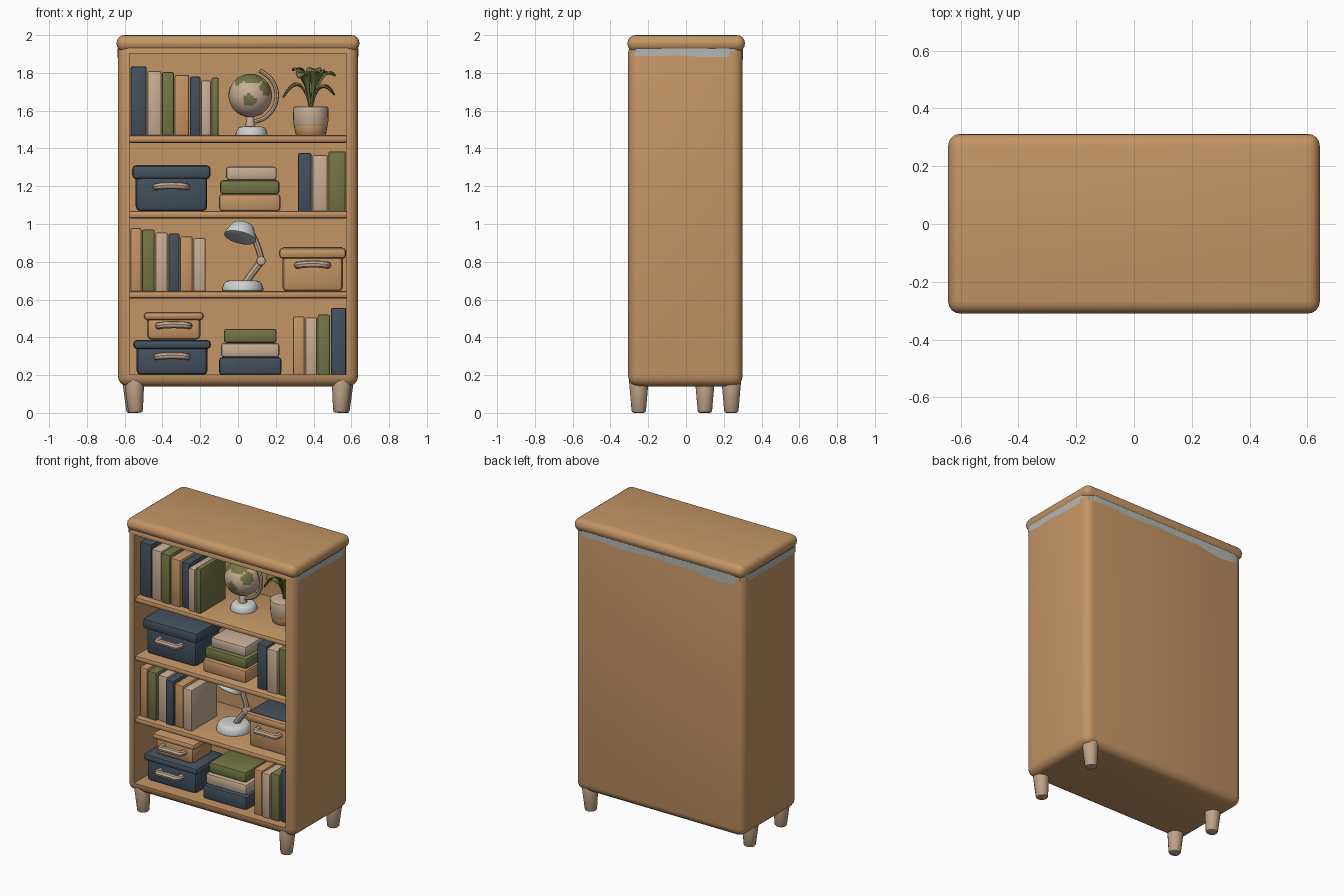
import bpy, bmesh, math, random
from mathutils import Vector, Matrix

random.seed(4)
if "Cube" in bpy.data.objects:
    bpy.data.objects.remove(bpy.data.objects["Cube"])


def material(name, r, g, b):
    m = bpy.data.materials.new(name)
    m.use_nodes = True
    m.diffuse_color = (r, g, b, 1)
    m.node_tree.nodes["Principled BSDF"].inputs["Base Color"].default_value = (r, g, b, 1)
    return m


WOOD = material("warm wood", 0.55, 0.30, 0.13)
NAVY = material("navy", 0.055, 0.08, 0.11)
GREEN = material("olive green", 0.17, 0.18, 0.06)
CREAM = material("cream", 0.58, 0.42, 0.30)
PALE = material("pale grey", 0.60, 0.63, 0.62)
LEGWOOD = material("light leg wood", 0.52, 0.36, 0.24)
TRIM = material("trim grey", 0.45, 0.48, 0.45)


def finish(name, bm, *mats):
    bmesh.ops.recalc_face_normals(bm, faces=bm.faces)
    me = bpy.data.meshes.new(name)
    bm.to_mesh(me)
    bm.free()
    for m in mats:
        me.materials.append(m)
    ob = bpy.data.objects.new(name, me)
    bpy.context.collection.objects.link(ob)
    bpy.ops.object.select_all(action="DESELECT")
    ob.select_set(True)
    bpy.context.view_layer.objects.active = ob
    bpy.ops.object.shade_smooth_by_angle(angle=math.radians(40))
    return ob


def rounded(xs, ys, zs, bevel, segments=2):
    """Bevelled box spanning three ranges."""
    bm = bmesh.new()
    bmesh.ops.create_cube(bm, size=1)
    for v in bm.verts:
        v.co = [r[0] if c < 0 else r[1] for c, r in zip(v.co, (xs, ys, zs))]
    bmesh.ops.bevel(bm, geom=bm.edges[:], offset=bevel, segments=segments, profile=0.5, affect="EDGES")
    return bm


def box(name, xs, ys, zs, mat, bevel=0.01):
    return finish(name, rounded(xs, ys, zs, bevel), mat)


def cone(name, bottom, top, r1, r2, mat, sides=24, soft=0.008):
    bm = bmesh.new()
    a, b = Vector(bottom), Vector(top)
    turn = (b - a).to_track_quat("Z", "Y").to_matrix().to_4x4()
    bmesh.ops.create_cone(bm, cap_ends=True, segments=sides, radius1=r1, radius2=r2,
                          depth=(b - a).length, matrix=Matrix.Translation((a + b) / 2) @ turn)
    rims = [e for e in bm.edges if any(len(f.verts) > 4 for f in e.link_faces)]
    bmesh.ops.bevel(bm, geom=rims, offset=soft, segments=2, profile=0.5, affect="EDGES")
    return finish(name, bm, mat)


def tube(name, points, radius, mat):
    cu = bpy.data.curves.new(name, "CURVE")
    cu.dimensions, cu.bevel_depth, cu.bevel_resolution = "3D", radius, 2
    cu.use_fill_caps = True
    sp = cu.splines.new("NURBS")
    sp.points.add(len(points) - 1)
    for p, co in zip(sp.points, points):
        p.co = (*co, 1)
    sp.use_endpoint_u, sp.order_u, sp.resolution_u = True, 3, 5
    tmp = bpy.data.objects.new(name + "_path", cu)
    bpy.context.collection.objects.link(tmp)
    deps = bpy.context.evaluated_depsgraph_get()
    me = bpy.data.meshes.new_from_object(tmp.evaluated_get(deps))
    bm = bmesh.new()
    bm.from_mesh(me)
    bpy.data.objects.remove(tmp)
    return finish(name, bm, mat)


# Carcass: rounded block with the front face inset and pushed in
bm = rounded((-0.636, 0.636), (-0.306, 0.3), (0.14, 1.965), 0.055, 4)
front = min(bm.faces, key=lambda f: f.calc_center_median().y)
bmesh.ops.inset_region(bm, faces=[front], thickness=0.011)
hollow = bmesh.ops.extrude_face_region(bm, geom=[front])
bmesh.ops.delete(bm, geom=[front], context="FACES_ONLY")
for v in hollow["geom"]:
    if isinstance(v, bmesh.types.BMVert):
        v.co.y = 0.2
finish("cabinet_body", bm, WOOD)
finish("cabinet_top", rounded((-0.643, 0.643), (-0.31, 0.312), (1.912, 2.0), 0.042, 4), WOOD)
for i, z in enumerate((0.605, 1.03, 1.43)):
    box(f"shelf_{i + 1}", (-0.585, 0.585), (-0.29, 0.21), (z, z + 0.04), WOOD, 0.016)

# Uneven pale band under the top, round the sides and back
half = [(0.639, -0.27 + 0.06 * i) for i in range(9)] + [(0.632, 0.262), (0.612, 0.292)]
half += [(0.57 - 0.06 * i, 0.303) for i in range(10)]
path = half + [(-x, y) for x, y in reversed(half)]
bm = bmesh.new()
rows = []
for x, y in path:
    dip = 0.035 * max(0, 1 - abs(x + 0.48) / 0.25) if y > 0.3 else 0
    low = 1.893 - dip - random.uniform(0, 0.012)
    rows.append((bm.verts.new((x, y, low)), bm.verts.new((x, y, 1.93))))
for (a, b), (c, d) in zip(rows, rows[1:]):
    bm.faces.new((a, c, d, b))
finish("pale_band", bm, TRIM)

# Legs
for name, x, y in (("front_left", 0.55, -0.25), ("front_right", -0.55, -0.25),
                   ("back_left", 0.56, 0.24), ("back_right", -0.56, 0.1)):
    cone(name + "_leg", (x * 0.985, y, 0), (x, y, 0.18), 0.038, 0.054, LEGWOOD, 14, 0.012)


# Upright books: a list of (width, height, colour) set side by side
def book_row(name, x, z, books):
    for i, (w, h, mat) in enumerate(books):
        y = -0.25 + random.uniform(-0.012, 0.012)
        box(f"{name}_{i + 1}", (x + 0.002, x + w - 0.002), (y, y + 0.28), (z, z + h), mat, 0.009)
        x += w


book_row("top_book", -0.57, 1.465, [(0.088, 0.37, NAVY), (0.078, 0.345, CREAM), (0.067, 0.34, GREEN),
         (0.08, 0.325, WOOD), (0.06, 0.315, NAVY), (0.055, 0.295, CREAM), (0.042, 0.31, GREEN)])
book_row("upper_book", 0.315, 1.065, [(0.077, 0.31, NAVY), (0.085, 0.3, CREAM), (0.095, 0.32, GREEN)])
book_row("lower_book", -0.57, 0.64, [(0.06, 0.34, WOOD), (0.07, 0.33, GREEN), (0.07, 0.315, CREAM),
         (0.062, 0.31, NAVY), (0.07, 0.295, WOOD), (0.068, 0.285, CREAM)])
book_row("bottom_book", 0.29, 0.2, [(0.065, 0.31, WOOD), (0.065, 0.305, CREAM),
         (0.07, 0.32, GREEN), (0.085, 0.355, NAVY)])


# Flat stacks of three books
def stack(name, z, layers):
    for i, (x0, x1, h, mat) in enumerate(layers):
        box(f"{name}_{i + 1}", (x0, x1), (-0.24 + 0.015 * i, 0.05 - 0.01 * i), (z, z + h), mat, 0.016)
        z += h


stack("upper_stack", 1.068, [(-0.1, 0.225, 0.09, WOOD), (-0.095, 0.22, 0.074, GREEN), (-0.063, 0.205, 0.072, CREAM)])
stack("bottom_stack", 0.2, [(-0.1, 0.23, 0.095, NAVY), (-0.09, 0.22, 0.075, CREAM), (-0.075, 0.205, 0.075, GREEN)])


# Storage boxes with an overhanging lid and a loop handle
def storage(name, x0, x1, z0, z1, mat, lid=0.065, front=-0.24, back=0.06, handle=0.6):
    box(name + "_base", (x0 + 0.018, x1 - 0.018), (front + 0.015, back - 0.015), (z0, z1 - lid / 2), mat, 0.025)
    box(name + "_lid", (x0, x1), (front, back), (z1 - lid, z1), mat, 0.022)
    c, z = (x0 + x1) / 2, z0 + (z1 - z0) * handle
    ends = [(-0.08, 0.02), (-0.08, -0.03), (-0.04, -0.035), (0.04, -0.035), (0.08, -0.03), (0.08, 0.02)]
    tube(name + "_handle", [(c + dx, front + dy, z + 0.012 - abs(dx) * 0.15) for dx, dy in ends], 0.019, CREAM)


storage("upper_trunk", -0.56, -0.145, 1.068, 1.312, NAVY, 0.075, handle=0.53)
storage("bottom_trunk", -0.555, -0.143, 0.2, 0.387, NAVY, 0.05, handle=0.52)
storage("small_case", -0.5, -0.18, 0.387, 0.535, WOOD, 0.045, -0.22, 0.03, 0.5)
storage("basket", 0.217, 0.573, 0.642, 0.875, WOOD, 0.06)
box("basket_lid_panel", (0.24, 0.55), (-0.215, 0.035), (0.871, 0.879), NAVY, 0.003)

# Globe with land patches chosen by direction
centre = Vector((0.065, -0.04, 1.68))
bm = bmesh.new()
bmesh.ops.create_uvsphere(bm, u_segments=40, v_segments=26, radius=0.115)
lands = [((0.1, -0.5, 0.9), 0.5), ((-0.05, -1, -0.22), 0.3), ((0.75, -0.6, 0.35), 0.35),
         ((-0.9, 0.2, 0.2), 0.5), ((0.2, 1, 0.1), 0.55), ((-0.5, -0.5, 0.75), 0.3)]
for f in bm.faces:
    d = f.calc_center_median().normalized()
    if any(d.angle(Vector(c)) < size for c, size in lands):
        f.material_index = 1
bmesh.ops.translate(bm, verts=bm.verts, vec=centre)
finish("globe", bm, CREAM, GREEN)
arc = [math.radians(a) for a in range(70, -91, -20)]
tube("globe_arm", [centre + Vector((0.142 * math.cos(a), 0, 0.142 * math.sin(a))) for a in arc], 0.012, CREAM)
cone("globe_stem", (0.065, -0.04, 1.5), (0.065, -0.04, 1.57), 0.03, 0.018, CREAM)
cone("globe_base", (0.072, -0.04, 1.466), (0.072, -0.04, 1.515), 0.09, 0.07, PALE, 28, 0.015)

# Potted plant
px, py = 0.385, -0.04
cone("pot_foot", (px, py, 1.466), (px, py, 1.52), 0.078, 0.09, WOOD)
cone("pot", (px, py, 1.515), (px, py, 1.622), 0.092, 0.095, CREAM, 24, 0.012)


def leaf(i, azimuth, reach, rise, droop):
    a = math.radians(azimuth)
    out, side = Vector((math.cos(a), math.sin(a), 0)), Vector((-math.sin(a), math.cos(a), 0))
    bm, prev = bmesh.new(), None
    for s in range(10):
        t = s / 9
        w = 0.006 + 0.034 * math.sin(math.pi * max(0, (t - 0.3) / 0.7)) ** 0.8
        p = Vector((px, py, 1.61)) + out * reach * t ** 1.3
        p.z += rise * math.sin(t * math.pi * droop)
        row = [bm.verts.new(p + side * w * k + Vector((0, 0, -0.3 * w * (1 - abs(k))))) for k in (-1, 0, 1)]
        if prev:
            for k in (0, 1):
                bm.faces.new((prev[k], prev[k + 1], row[k + 1], row[k]))
        prev = row
    ob = finish(f"leaf_{i}", bm, GREEN)
    ob.modifiers.new("thickness", "SOLIDIFY").thickness = 0.008


for i, spec in enumerate([(185, 0.15, 0.14, 0.85), (150, 0.11, 0.22, 0.6), (240, 0.13, 0.2, 0.68),
                          (300, 0.12, 0.21, 0.62), (20, 0.14, 0.2, 0.65), (350, 0.13, 0.13, 0.8),
                          (75, 0.1, 0.22, 0.6)]):
    leaf(i + 1, *spec)

# Desk lamp
ly = -0.08
cone("lamp_base", (0.025, ly, 0.642), (0.025, ly, 0.7), 0.116, 0.095, PALE, 28, 0.018)
tube("lamp_lower_arm", [(0.04, ly, 0.69), (0.07, ly, 0.735), (0.125, ly, 0.805)], 0.02, CREAM)
tube("lamp_upper_arm", [(0.125, ly, 0.8), (0.115, ly, 0.87), (0.07, ly, 0.955)], 0.017, CREAM)
cone("lamp_joint", (0.122, ly - 0.025, 0.805), (0.122, ly + 0.025, 0.805), 0.025, 0.025, CREAM, 16)
cone("lamp_shade", (0.01, ly - 0.03, 0.925), (0.028, ly, 0.998), 0.092, 0.055, PALE, 28, 0.014)
